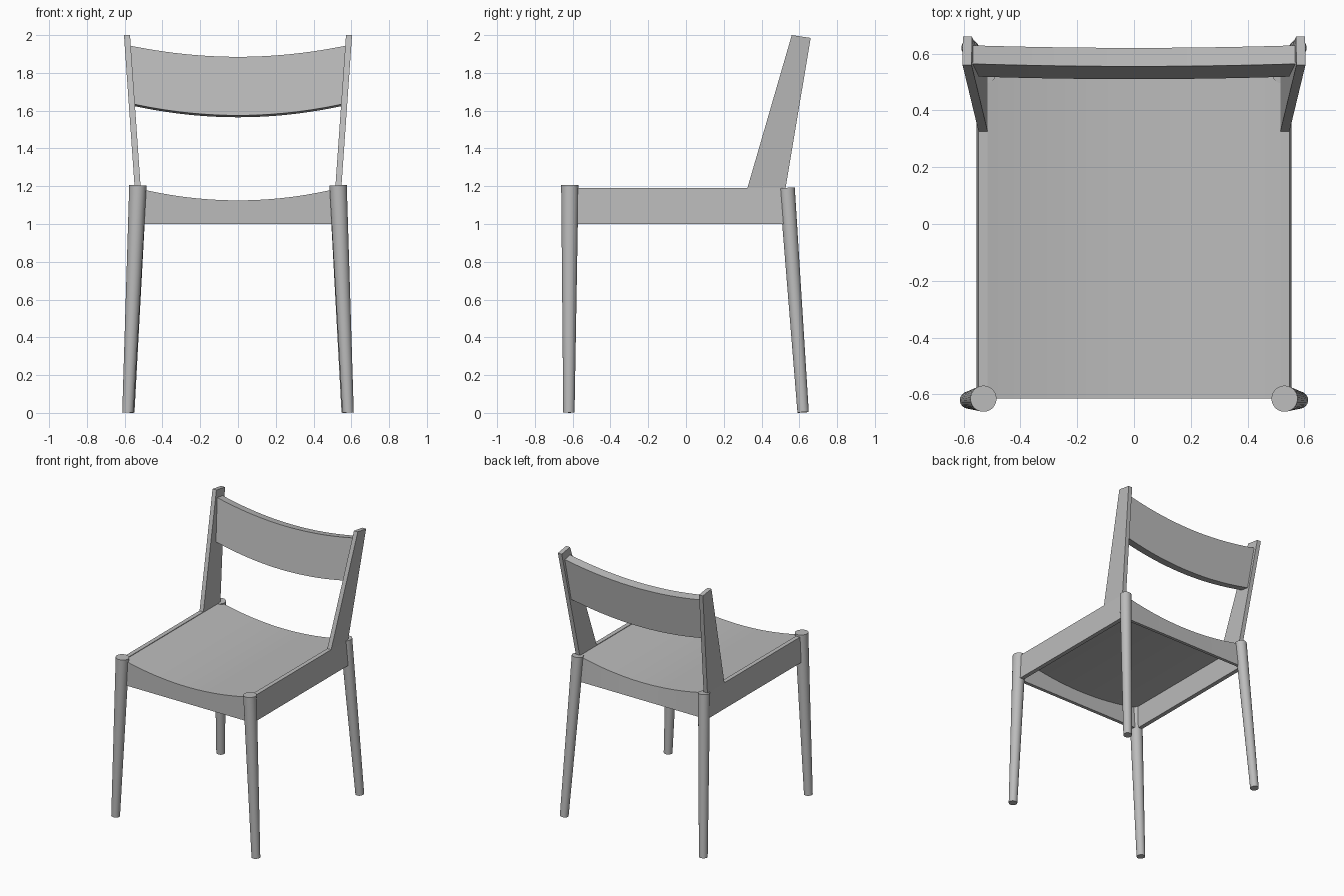
import bpy
import bmesh
import math
from mathutils import Vector, Matrix

default = bpy.data.objects.get("Cube")
if default:
    bpy.data.objects.remove(default, do_unlink=True)

# One plain grey for the whole chair
grey = bpy.data.materials.new("plain_grey")
grey.use_nodes = True
GREY = (0.5, 0.5, 0.5, 1)
grey.diffuse_color = GREY
grey.node_tree.nodes["Principled BSDF"].inputs["Base Color"].default_value = GREY


def finish(name, bm):
    """Turn a bmesh into a shaded object."""
    bmesh.ops.recalc_face_normals(bm, faces=bm.faces)
    mesh = bpy.data.meshes.new(name)
    bm.to_mesh(mesh)
    bm.free()
    mesh.materials.append(grey)
    obj = bpy.data.objects.new(name, mesh)
    bpy.context.collection.objects.link(obj)
    bpy.ops.object.select_all(action="DESELECT")
    obj.select_set(True)
    bpy.context.view_layer.objects.active = obj
    bpy.ops.object.shade_smooth_by_angle(angle=math.radians(30))
    return obj


def loft(name, rings):
    """Skin a list of closed rings and cap both ends."""
    bm = bmesh.new()
    loops = [[bm.verts.new(p) for p in ring] for ring in rings]
    n = len(loops[0])
    for a, b in zip(loops, loops[1:]):
        for i in range(n):
            j = (i + 1) % n
            bm.faces.new((a[i], a[j], b[j], b[i]))
    bm.faces.new(loops[0])
    bm.faces.new(loops[-1])
    return finish(name, bm)


def sweep(name, half_width, section, steps=24):
    """Sweep a (y, z) section along x; the section may vary with x."""
    rings = []
    for i in range(steps + 1):
        t = 2 * i / steps - 1
        rings.append([(t * half_width(z), y, z) for y, z in section(t * t)])
    return loft(name, rings)


def board(name, side, outline, outer_x, thickness=0.032):
    """Flat board from a (y, z) outline, leaning sideways with height."""
    loft(name, [[(side * (outer_x(z) - inset), y, z) for y, z in outline]
                for inset in (0, thickness)])


def leg(name, bottom, top, r_bottom, r_top):
    """Tapered round leg between two points."""
    axis = Vector(top) - Vector(bottom)
    centre = (Vector(top) + Vector(bottom)) / 2
    bm = bmesh.new()
    bmesh.ops.create_cone(
        bm, cap_ends=True, segments=32, radius1=r_bottom, radius2=r_top,
        depth=axis.length,
        matrix=Matrix.Translation(centre) @ axis.to_track_quat("Z", "Y").to_matrix().to_4x4())
    finish(name, bm)


RAIL_Z, SEAT_Z = 1.0, 1.19


def rail_x(z):
    return 0.547 + 0.04 * (SEAT_Z - z)


def post_x(z):
    return 0.547 + 0.07 * (z - SEAT_Z)


# Dished seat with front and back aprons, hollow underneath
def seat_section(c):
    top = 1.125 + 0.064 * c
    under = top - 0.02
    return [(-0.615, RAIL_Z), (-0.615, top), (0.53, top), (0.543, RAIL_Z),
            (0.52, RAIL_Z), (0.507, under), (-0.59, under), (-0.59, RAIL_Z)]


sweep("seat", lambda z: 0.53, seat_section)


# Backrest dips in the middle and leans with the posts
def backrest_section(c):
    dip = 0.06 * c
    base = [(0.51, 1.575), (0.575, 1.565), (0.62, 1.875), (0.555, 1.885)]
    return [(y + 0.15 * dip, z + dip) for y, z in base]


sweep("backrest", lambda z: post_x(z) - 0.025, backrest_section)

rail = [(-0.615, RAIL_Z), (0.545, RAIL_Z), (0.53, SEAT_Z), (-0.615, SEAT_Z)]
post = [(0.325, SEAT_Z), (0.527, SEAT_Z), (0.66, 1.985), (0.56, 2.0)]

for side, word in ((1, "left"), (-1, "right")):
    board(word + "_seat_rail", side, rail, rail_x)
    board(word + "_back_post", side, post, post_x)
    leg(word + "_front_leg", (side * 0.583, -0.62, 0.002),
        (side * 0.53, -0.615, 1.205), 0.03, 0.046)
    leg(word + "_back_leg", (side * 0.578, 0.62, 0.003),
        (side * 0.525, 0.535, 1.19), 0.03, 0.041)
